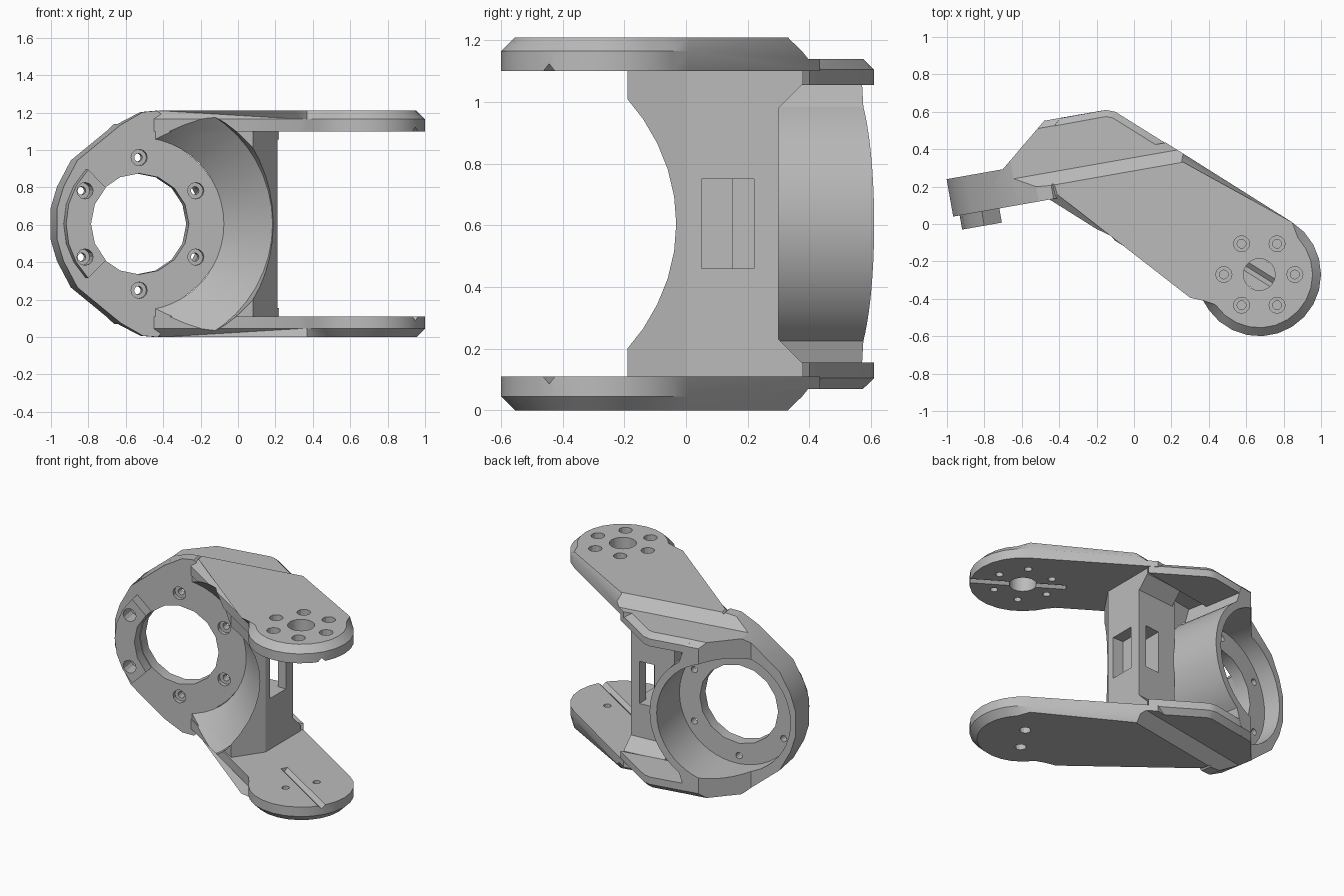
import bpy, bmesh
from math import sin, cos, radians, pi
from mathutils import Matrix, Vector

if "Cube" in bpy.data.objects:
    bpy.data.objects.remove(bpy.data.objects["Cube"])

# Single flat colour
grey = bpy.data.materials.new("light_grey")
grey.use_nodes = True
COLOR = (0.5, 0.5, 0.5, 1)
grey.diffuse_color = COLOR
grey.node_tree.nodes["Principled BSDF"].inputs["Base Color"].default_value = COLOR

H, MID = 1.21, 0.605                 # height and mid height
RU = -0.5                            # ring axis position in the turned frame
TURN = Matrix.Rotation(radians(10), 4, "Z")
SWAP = Matrix(((1, 0, 0, 0), (0, 0, 1, 0), (0, 1, 0, 0), (0, 0, 0, 1)))
RING = TURN @ Matrix.Translation((RU, 0, MID)) @ SWAP   # (across, up, depth)
SIDE = TURN @ Matrix(((0, 0, 1, 0), (1, 0, 0, 0), (0, 1, 0, 0), (0, 0, 0, 1)))
PLAIN = Matrix.Identity(4)
FLIP = Matrix.Translation((0, 0, H)) @ Matrix.Scale(-1, 4, (0, 0, 1))


def arc(r, a, b, n, c=(0, 0)):
    return [(c[0] + r * cos(radians(a + (b - a) * i / n)),
             c[1] + r * sin(radians(a + (b - a) * i / n))) for i in range(n + 1)]


def circle(r, n=16, c=(0, 0)):
    return arc(r, 0, 360, n, c)[:-1]


def loft(name, rings, matrix=PLAIN, chamfer=0):
    """Skin a stack of (outline, height) rings and cap both ends."""
    bm = bmesh.new()
    loops = [[bm.verts.new((x, y, z)) for x, y in pts] for pts, z in rings]
    n = len(loops[0])
    for a, b in zip(loops, loops[1:]):
        for i in range(n):
            j = (i + 1) % n
            bm.faces.new((a[i], a[j], b[j], b[i]))
    bm.faces.new(loops[0])
    top = bm.faces.new(loops[-1])
    if chamfer:
        bmesh.ops.bevel(bm, geom=list(top.edges), offset=chamfer, segments=1,
                        affect="EDGES", profile=0.5)
    bm.transform(matrix)
    bmesh.ops.recalc_face_normals(bm, faces=bm.faces)
    mesh = bpy.data.meshes.new(name)
    bm.to_mesh(mesh)
    bm.free()
    mesh.materials.append(grey)
    obj = bpy.data.objects.new(name, mesh)
    bpy.context.collection.objects.link(obj)
    return obj


def prism(name, pts, lo, hi, matrix=PLAIN, chamfer=0):
    return loft(name, [(pts, lo), (pts, hi)], matrix, chamfer)


def cut(obj, *cutters):
    bpy.context.view_layer.objects.active = obj
    for c in cutters:
        mod = obj.modifiers.new("cut", "BOOLEAN")
        mod.operation, mod.solver, mod.object = "DIFFERENCE", "EXACT", c
        bpy.ops.object.modifier_apply(modifier=mod.name)


cutters = []


def cutter(rings, matrix=PLAIN):
    c = loft("cutter", rings, matrix)
    c.hide_render = True
    cutters.append(c)
    return c


def bore(c, wide, narrow, start, step, end, matrix):
    """Stepped screw hole."""
    w, s = circle(wide, 12, c), circle(narrow, 12, c)
    return cutter([(w, start), (w, step), (s, step), (s, end)], matrix)


def box(x0, x1, y0, y1, z0, z1):
    pts = [(x0, y0), (x1, y0), (x1, y1), (x0, y1)]
    return cutter([(pts, z0), (pts, z1)])


# Shared cutters: flared clearance in front of the ring, stepped back, ring bolts
flare = cutter([(circle(.46, 48), .207), (circle(.68, 48), -.043),
                (circle(.68, 48), -.6)], RING)
STEP = [(.25, 1.24), (.35, 1.14), (.592, 1.14), (.64, 1.09), (.8, 1.09), (.8, 1.4), (.25, 1.4)]
steps = [cutter([(STEP, -2), (STEP, 2)], m @ SIDE) for m in (PLAIN, FLIP)]
ring_bolts = [bore(c, .044, .022, 0, .235, .8, RING) for c in arc(.355, 30, 330, 5)]

# Ring housing: rounded left, straight shoulders, round right
half = [(-.445, .085), (-.41, .2), (-.335, .34), (-.1, .53), (.02, .598), (.1, .605), (.22, .49)]
right = arc(.458, 56, -56, 20)
housing = prism("ring_housing", half + right + [(x, -y) for x, y in reversed(half)],
                .207, .627, RING)
BACK = [(-1.2, .41), (-.64, .41), (-.377, .627), (-.377, .8), (-1.2, .8)]
cut(housing, cutter([(BACK, -1), (BACK, 2)], TURN),
    cutter([(circle(.41, 48), .29), (circle(.41, 48), .9)], RING),
    cutter([(circle(.27), .1), (circle(.27), .5)], RING), *steps, *ring_bolts)

# Raised pad on the ring front
pad = prism("ring_pad", arc(.275, 135, 225, 4) + arc(.41, 225, 135, 6), .13, .208, RING)
cut(pad, *ring_bolts)

# Arms: chamfered plates with a round end, plus the stepped rear plate
C = (.67, -.27)
ARM = ([(-.45, .13), (.33, -.36), (.37, -.41)] + arc(.33, 215, 418, 14, C)
       + [(.17, .435), (-.5, .317)])
REAR = [(-.55, .27), (.22, .40), (-.1, .6), (-.15, .61), (-.48, .55), (-.55, .47)]
DIR = radians(-32)
for side, m in (("upper", PLAIN), ("lower", FLIP)):
    arm = prism(side + "_arm", ARM, 1.10, H, m, .045)
    rear = prism(side + "_rear_plate", REAR, 1.055, 1.14, m, .035)
    diamond = [(0, -.024), (.024, 0), (0, .024), (-.024, 0)]
    lay = (m @ Matrix.Translation((C[0], C[1], 1.10)) @ Matrix.Rotation(DIR, 4, "Z")
           @ Matrix.Rotation(pi / 2, 4, "Y"))
    groove = cutter([(diamond, -.27), (diamond, .5)], lay)
    if side == "upper":
        holes = [bore(c, .043, .024, 1.3, 1.15, 1, m) for c in circle(.19, 6, C)]
        holes.append(cutter([(circle(.085, 20, C), 1), (circle(.085, 20, C), 1.3)], m))
    else:
        off = Vector((-sin(DIR), cos(DIR))) * .105
        holes = [bore((C[0] + s * off.x, C[1] + s * off.y), .035, .024, 1.3, 1.15, 1, m)
                 for s in (-1, 1)]
    cut(arm, steps[0], steps[1], flare, groove, *holes)

# Web column between the arms, scooped by the flare, with a corner window
WEB = [(.21, .3), (.21, 0), (.08, -.19), (-.44, .13), (-.1, .193), (-.1, .27)]
web = prism("web_column", WEB, .10, H - .10)
cut(web, flare, box(.13, .4, .05, .22, .46, .75), box(.04, .15, .15, .5, .46, .75))

# Small gussets where the web back meets the arms
for side, m in (("upper", PLAIN), ("lower", FLIP)):
    lo, hi = [(-.08, .26), (.21, .29), (.21, .3), (-.08, .27)], \
             [(-.08, .26), (.21, .29), (.21, .38), (-.08, .35)]
    gusset = loft(side + "_gusset", [(lo, .98), (hi, 1.06), (hi, 1.11)], m)
    cut(gusset, cutter([(circle(.41, 48), .25), (circle(.41, 48), .9)], RING))

# Clean up helpers and shade
for c in cutters:
    bpy.data.objects.remove(c)
for obj in bpy.context.collection.objects:
    if obj.type == "MESH" and grey.name in obj.data.materials:
        bpy.ops.object.select_all(action="DESELECT")
        obj.select_set(True)
        bpy.context.view_layer.objects.active = obj
        bpy.ops.object.shade_smooth_by_angle(angle=radians(24))
